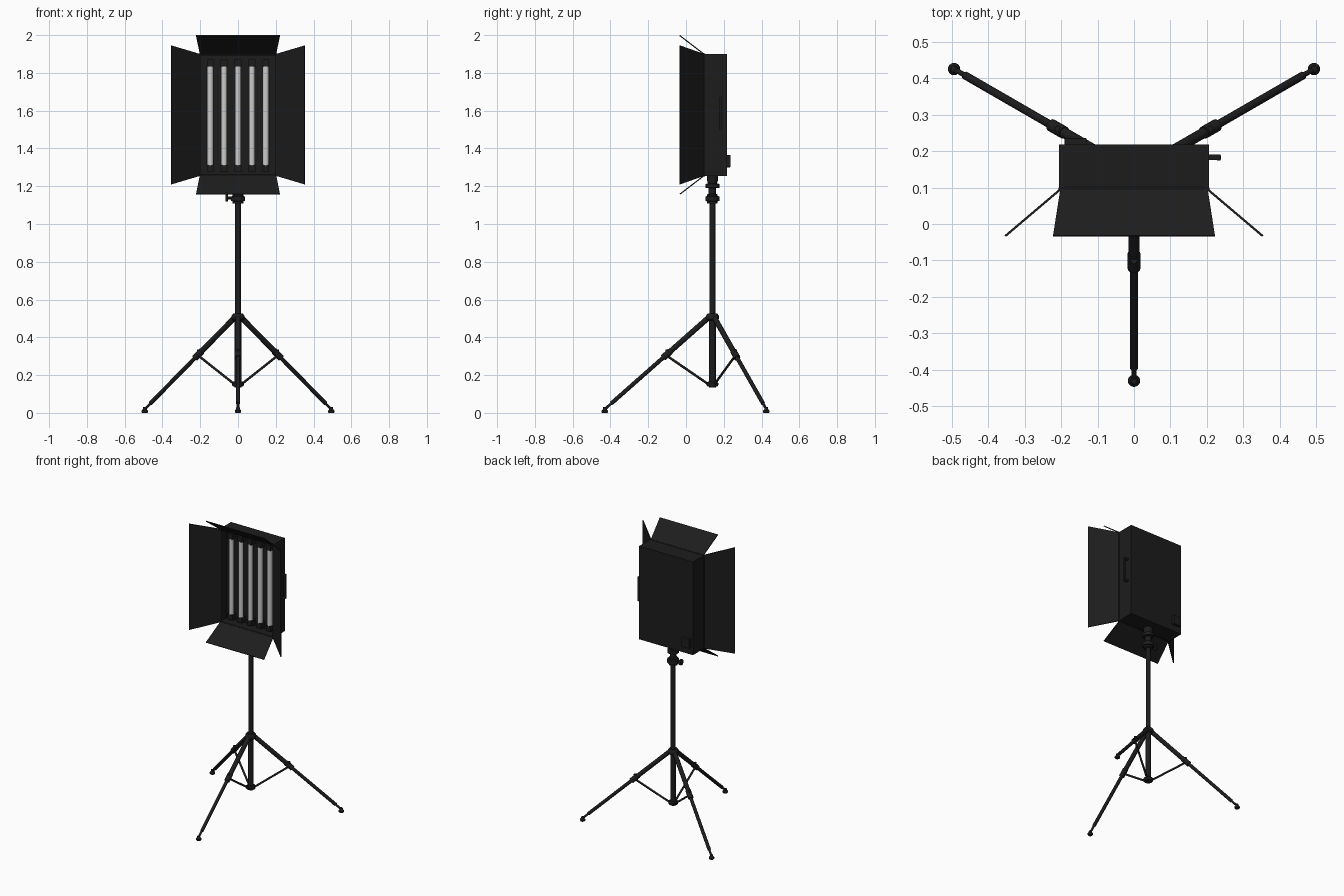
import bpy, bmesh, math
from mathutils import Vector

if "Cube" in bpy.data.objects:
    bpy.data.objects.remove(bpy.data.objects["Cube"])

PY = 0.14  # y of the stand axis


def material(name, c):
    m = bpy.data.materials.new(name)
    m.diffuse_color = (c, c, c, 1)
    m.use_nodes = True
    m.node_tree.nodes["Principled BSDF"].inputs["Base Color"].default_value = m.diffuse_color
    return m


BLACK = material("black", 0.012)
GLASS = material("tube_glass", 0.6)


def finish(name, bm, mat=BLACK, smooth=False):
    bmesh.ops.recalc_face_normals(bm, faces=bm.faces)
    me = bpy.data.meshes.new(name)
    bm.to_mesh(me)
    bm.free()
    me.materials.append(mat)
    ob = bpy.data.objects.new(name, me)
    bpy.context.collection.objects.link(ob)
    if smooth:
        bpy.ops.object.select_all(action='DESELECT')
        ob.select_set(True)
        bpy.context.view_layer.objects.active = ob
        bpy.ops.object.shade_smooth_by_angle(angle=math.radians(40))
    return ob


def box_mesh(lo, hi):
    bm = bmesh.new()
    bmesh.ops.create_cube(bm, size=1)
    lo, hi = Vector(lo), Vector(hi)
    for v in bm.verts:
        v.co = Vector([(lo[i] + hi[i]) / 2 + v.co[i] * (hi[i] - lo[i]) for i in range(3)])
    return bm


def box(name, lo, hi, bevel=0.0):
    ob = finish(name, box_mesh(lo, hi))
    if bevel:
        mod = ob.modifiers.new("bevel", 'BEVEL')
        mod.width, mod.segments = bevel, 2
    return ob


def rod(name, a, b, r, r2=None, mat=BLACK, n=20):
    a, b = Vector(a), Vector(b)
    bm = bmesh.new()
    bmesh.ops.create_cone(bm, cap_ends=True, segments=n, radius1=r,
                          radius2=r if r2 is None else r2, depth=(b - a).length)
    bm.transform((b - a).to_track_quat('Z', 'Y').to_matrix().to_4x4())
    bmesh.ops.translate(bm, verts=bm.verts, vec=(a + b) / 2)
    return finish(name, bm, mat, True)


def lathe(name, profile, x, y, n=24):
    bm = bmesh.new()
    vs = [bm.verts.new((x + r, y, z)) for r, z in profile]
    for p, q in zip(vs, vs[1:]):
        bm.edges.new((p, q))
    bmesh.ops.spin(bm, geom=bm.verts[:] + bm.edges[:], cent=(x, y, 0), axis=(0, 0, 1),
                   angle=2 * math.pi, steps=n)
    bmesh.ops.remove_doubles(bm, verts=bm.verts, dist=1e-5)
    return finish(name, bm, BLACK, True)


# lamp housing: box with an open tray on the front
bm = box_mesh((-0.206, 0.095, 1.255), (0.206, 0.218, 1.9))
bmesh.ops.recalc_face_normals(bm, faces=bm.faces)
front = min(bm.faces, key=lambda f: f.calc_center_median().y)
bmesh.ops.inset_region(bm, faces=[front], thickness=0.01)
hole = bmesh.ops.extrude_face_region(bm, geom=[front])
bmesh.ops.translate(bm, vec=(0, 0.07, 0), verts=[v for v in hole['geom'] if isinstance(v, bmesh.types.BMVert)])
if front.is_valid:
    bmesh.ops.delete(bm, geom=[front], context='FACES_ONLY')
finish("lamp_housing", bm)

# lamp tubes with end sockets
for i in range(5):
    x = (i - 2) * 0.0735
    rod("lamp_tube", (x, 0.138, 1.31), (x, 0.138, 1.835), 0.0165, mat=GLASS)
    for z0, z1 in ((1.275, 1.312), (1.833, 1.87)):
        box("tube_socket", (x - 0.018, 0.122, z0), (x + 0.018, 0.166, z1))


# barn doors: flaring plates hinged on the front rim
def door(name, pts):
    bm = bmesh.new()
    bm.faces.new([bm.verts.new(p) for p in pts])
    ob = finish(name, bm)
    mod = ob.modifiers.new("thickness", 'SOLIDIFY')
    mod.thickness, mod.offset = 0.006, 0


for s in (-1, 1):
    door("side_door", [(s * 0.202, 0.095, 1.255), (s * 0.353, -0.033, 1.21),
                       (s * 0.353, -0.033, 1.945), (s * 0.202, 0.095, 1.9)])
    zc = 1.5775
    door("end_door", [(-0.202, 0.095, zc + s * 0.322), (-0.222, -0.033, zc + s * 0.42),
                      (0.222, -0.033, zc + s * 0.42), (0.202, 0.095, zc + s * 0.322)])
    rod("side_hinge", (s * 0.203, 0.097, 1.27), (s * 0.203, 0.097, 1.885), 0.005, n=10)
    rod("end_hinge", (-0.19, 0.097, zc + s * 0.321), (0.19, 0.097, zc + s * 0.321), 0.005, n=10)

# carry handle and rear switch box
box("handle_grip", (0.227, 0.174, 1.50), (0.238, 0.191, 1.67), 0.003)
for z in (1.50, 1.656):
    box("handle_post", (0.2, 0.175, z), (0.23, 0.19, z + 0.014))
box("switch_box", (-0.19, 0.21, 1.30), (-0.13, 0.236, 1.365), 0.003)

# stand column with collars, clamp and neck
rod("upper_pole", (0, PY, 0.45), (0, PY, 1.15), 0.0155)
rod("lower_pole", (0, PY, 0.135), (0, PY, 0.51), 0.018)
lathe("pole_clamp", [(0, 1.108), (0.028, 1.108), (0.028, 1.12), (0.038, 1.122), (0.038, 1.145),
                     (0.028, 1.148), (0.028, 1.156), (0.02, 1.16), (0, 1.16)], 0, PY)
lathe("neck", [(0, 1.15), (0.02, 1.15), (0.02, 1.19), (0.037, 1.192), (0.037, 1.212),
               (0.024, 1.215), (0.03, 1.235), (0.03, 1.258), (0, 1.258)], 0, PY)
rod("clamp_screw", (-0.03, PY, 1.138), (-0.055, PY, 1.138), 0.007, n=12)
rod("clamp_knob", (-0.053, PY, 1.138), (-0.066, PY, 1.138), 0.02, n=12)
lathe("leg_hub", [(0, 0.49), (0.028, 0.49), (0.034, 0.497), (0.034, 0.515), (0.026, 0.525),
                  (0, 0.525)], 0, PY)
lathe("brace_hub", [(0, 0.14), (0.026, 0.14), (0.031, 0.147), (0.031, 0.157), (0.024, 0.165),
                    (0, 0.165)], 0, PY)

# three telescopic legs with braces and feet
for deg in (-90, 30, 150):
    d = Vector((math.cos(math.radians(deg)), math.sin(math.radians(deg)), 0))

    def at(r, z):
        return Vector((0, PY, z)) + d * r

    top, tip = at(0.02, 0.505), at(0.565, 0.024)
    rod("upper_leg", top, top.lerp(tip, 0.41), 0.0145)
    rod("lower_leg", top.lerp(tip, 0.38), top.lerp(tip, 0.945), 0.011)
    rod("leg_tip", top.lerp(tip, 0.93), tip, 0.007, n=12)
    rod("leg_joint", top.lerp(tip, 0.37), top.lerp(tip, 0.445), 0.0175)
    k = top.lerp(tip, 0.405)
    rod("joint_screw", k, k + Vector((0, 0, 0.026)), 0.009, n=12)
    rod("brace", at(0.022, 0.152), k - Vector((0, 0, 0.008)), 0.0065, n=12)
    f = at(0.57, 0)
    lathe("foot", [(0, 0), (0.014, 0), (0.017, 0.004), (0.017, 0.012), (0.01, 0.02),
                   (0.009, 0.03), (0, 0.032)], f.x, f.y, 16)
